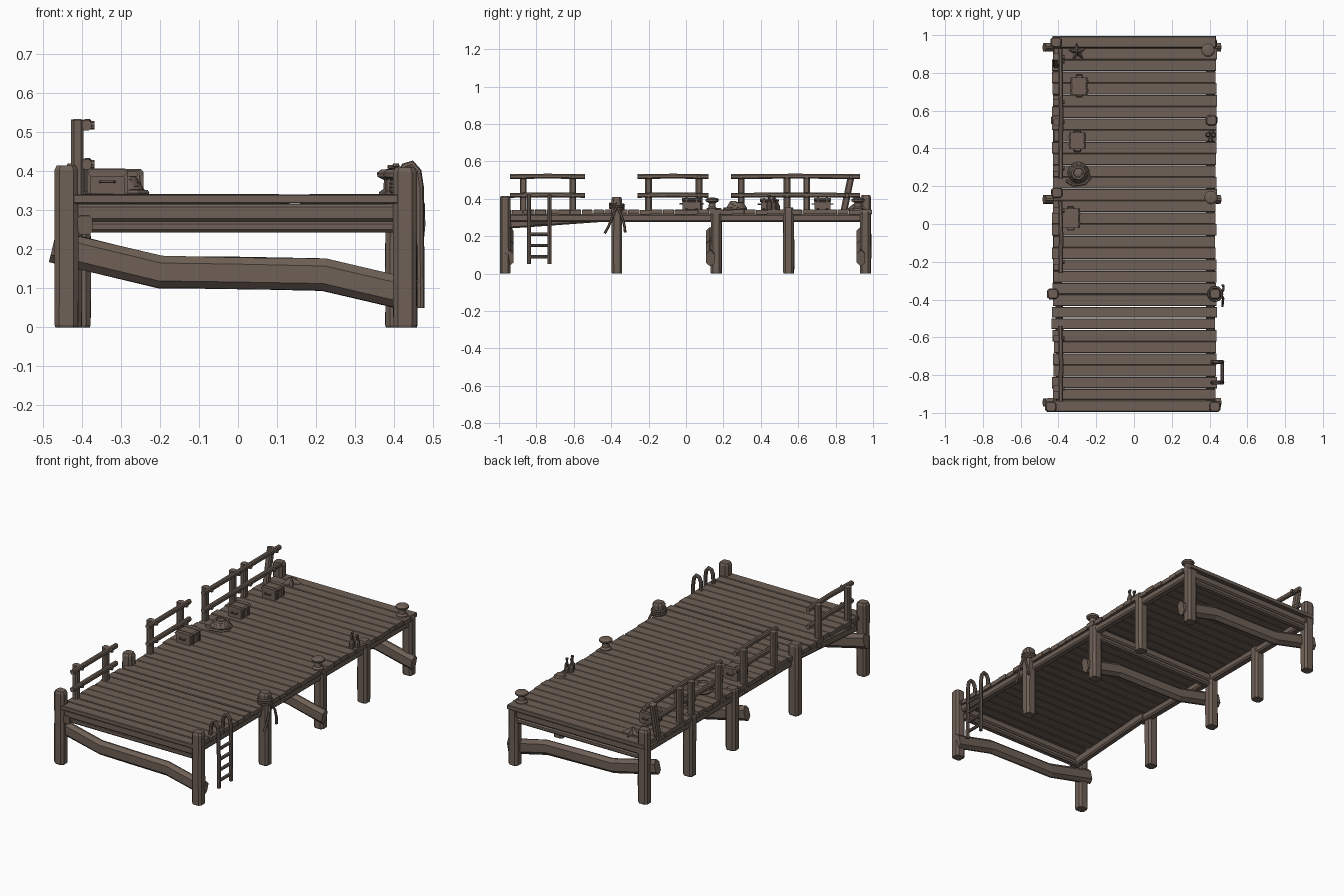
import bpy, math, random
from mathutils import Vector

if "Cube" in bpy.data.objects:
    bpy.data.objects.remove(bpy.data.objects["Cube"])

random.seed(4)
wood = bpy.data.materials.new("weathered brown wood")
wood.diffuse_color = (0.158, 0.118, 0.094, 1)
wood.use_nodes = True
wood.node_tree.nodes["Principled BSDF"].inputs["Base Color"].default_value = wood.diffuse_color


def make(name, verts, faces):
    me = bpy.data.meshes.new(name)
    me.from_pydata([tuple(v) for v in verts], [], faces)
    me.materials.append(wood)
    ob = bpy.data.objects.new(name, me)
    bpy.context.collection.objects.link(ob)
    return ob


def chamfered(w, h, c):
    a, b = w / 2, h / 2
    return [(a, -b + c), (a, b - c), (a - c, b), (-a + c, b),
            (-a, b - c), (-a, -b + c), (-a + c, -b), (a - c, -b)]


def circle(r, n=8):
    return [(r * math.cos(2 * math.pi * i / n), r * math.sin(2 * math.pi * i / n)) for i in range(n)]


def sweep(name, pts, sec, ref=(0, 0, 1), scales=None, rough=0.0):
    """Carry a cross-section along a path, capped at both ends."""
    pts = [Vector(p) for p in pts]
    ref, n, verts, faces = Vector(ref), len(sec), [], []
    for i, p in enumerate(pts):
        t = (pts[min(i + 1, len(pts) - 1)] - pts[max(i - 1, 0)]).normalized()
        side = t.cross(ref).normalized()
        up = side.cross(t)
        s = scales[i] if scales else 1
        for a, b in sec:
            j = 1 + random.uniform(-rough, rough)
            verts.append(p + (side * a + up * b) * s * j)
    for i in range(len(pts) - 1):
        for k in range(n):
            a, b = i * n + k, i * n + (k + 1) % n
            faces.append((a, b, b + n, a + n))
    faces.append(tuple(reversed(range(n))))
    faces.append(tuple(range((len(pts) - 1) * n, len(pts) * n)))
    return make(name, verts, faces)


def beam(name, pts, w, h, c=0.008, rough=0.0, ref=(0, 0, 1)):
    return sweep(name, pts, chamfered(w, h, c), ref, rough=rough)


def lathe(name, x, y, profile, n=10):
    """Turned part: profile holds (radius, z) pairs."""
    return sweep(name, [(x, y, z) for r, z in profile], circle(1, n), (0, 1, 0),
                 [r for r, z in profile])


# Deck planks, slightly uneven
count = 32
step = 1.99 / count
for i in range(count):
    y = -0.995 + step * (i + 0.5)
    gap = random.choice([0.001, 0.002, 0.003, 0.006]) if y < -0.2 else 0.0015
    xl, xr = -0.43 + random.uniform(-.006, .006), 0.435 + random.uniform(-.006, .006)
    dz = random.uniform(-0.002, 0.002)
    beam("deck_plank", [(xl, y, 0.329 + dz), (0, y, 0.329 + dz / 2),
                        (xr, y, 0.329 - dz)], step - gap, 0.024, 0.003)

# Support posts: x, y, top height
posts = [(-.44, -.967, .415), (-.43, -.37, .405), (-.408, .165, .35), (-.408, .55, .345), (-.412, .962, .42),
         (.428, -.967, .41), (.43, -.37, .41), (.408, .16, .335), (.41, .548, .352), (.408, .958, .335)]
for x, y, top in posts:
    levels = [0, 0.006, 0.12, 0.25, top - 0.012, top]
    sweep("support_post", [(x, y, z) for z in levels], chamfered(0.06, 0.056, 0.012),
          (0, 1, 0), [.93, 1, 1.02, 1, 1, .8], 0.03)

# Long side beams; the left one drops toward the front
beam("right_side_beam", [(.405, -.97, .298), (.405, 0, .298), (.405, .985, .298)], .045, .042)
beam("left_side_beam", [(-.405, -.42, .298), (-.405, 0, .298), (-.405, .985, .298)], .045, .042)
beam("left_front_beam", [(-.393, -.985, .262), (-.395, -.38, .305)], .04, .048)

# Cross beams and bent braces at front, middle and back
for y in (-0.955, 0.16, 0.955):
    beam("upper_cross_beam", [(-.41, y, .294), (.41, y, .294)], .05, .045)
    beam("lower_cross_beam", [(-.40, y + .004, .258), (.40, y + .004, .258)], .04, .03)
for y in (-0.945, 0.13, 0.935):
    beam("bent_brace", [(-.475, y, .208), (-.40, y, .19), (-.20, y, .142), (.0, y, .139),
                        (.22, y, .135), (.40, y, .093), (.455, y, .082)], .045, .082, .018, .03)

# Railings on the left side: y range and post positions (foot, top)
rails = [(-.94, -.54, [(-.87, -.87), (-.605, -.605)]),
         (-.26, .12, [(-.20, -.20), (.07, .07)]),
         (.24, .93, [(.295, .295), (.54, .54), (.645, .645), (.835, .885)])]
for y0, y1, feet in rails:
    for z in (.418, .518):
        beam("railing_bar", [(-.388, y0, z), (-.386, (y0 + y1) / 2, z + .003), (-.39, y1, z)],
             .024, .026, .006)
    for a, b in feet:
        beam("railing_post", [(-.412, a, .29), (-.412, b, .53)], .032, .036, .007, ref=(0, 1, 0))
        for z in (.418, .518):
            t = a + (b - a) * (z - .29) / .24
            sweep("railing_peg", [(-.40, t, z), (-.368, t, z)], circle(.011))

# Ladder with hooked tops on the right side
for y in (-.84, -.73):
    sweep("ladder_rail", [(.468, y, .05), (.466, y, .36), (.46, y, .40), (.445, y, .418),
                          (.428, y, .412), (.418, y, .39), (.414, y, .33)], circle(.0105), (0, 1, 0))
for z in (.09, .15, .21, .27):
    sweep("ladder_rung", [(.467, -.845, z), (.467, -.725, z)], circle(.009))

# Mooring bollards
for x, y in ((.392, .92), (.408, .14)):
    lathe("mooring_bollard", x, y, [(.032, .335), (.03, .347), (.019, .355), (.018, .378), (.034, .386),
                                    (.036, .396), (.026, .404), (.008, .406)], 12)

# Bottle cluster
for x, y, s in ((.405, .445, 1), (.422, .47, .9), (.392, .472, .95), (.41, .488, .7)):
    lathe("bottle", x, y, [(.013, .338), (.014, .338 + .035 * s), (.006, .338 + .05 * s),
                           (.006, .338 + .072 * s), (.009, .338 + .074 * s), (.008, .338 + .082 * s)], 8)


# Storage chests with lids, straps and side handles
def chest(x, y, w, d, h):
    z = .34
    beam("chest_body", [(x, y - d / 2, z + h * .35), (x, y + d / 2, z + h * .35)], w, h * .72, .004)
    beam("chest_lid", [(x, y - d / 2 - .004, z + h * .84), (x, y + d / 2 + .004, z + h * .84)],
         w + .008, h * .3, .008)
    for s in (-1, 1):
        beam("chest_strap", [(x, y + s * d * .28 - .005, z + h * .51),
                             (x, y + s * d * .28 + .005, z + h * .51)], w + .014, h * 1.03, .007)
        e = y + s * d / 2
        sweep("chest_handle", [(x - .018, e, z + h * .5), (x - .015, e + s * .014, z + h * .5),
                               (x + .015, e + s * .014, z + h * .5), (x + .018, e, z + h * .5)], circle(.004, 6))


chest(-.335, .03, .09, .095, .066)
chest(-.30, .44, .08, .08, .062)
chest(-.29, .73, .082, .085, .064)

# Coiled rope with a loose tail
coil = []
for i in range(73):
    a = i / 72 * 4 * 2 * math.pi
    r = .05 - .022 * i / 72
    coil.append((-.295 + r * math.cos(a), .27 + r * math.sin(a), .346 + .034 * i / 72))
sweep("rope_coil", coil, circle(.0095, 6))
sweep("rope_coil_tail", [(-.245, .27, .346), (-.235, .24, .345), (-.26, .215, .345), (-.32, .205, .345),
                         (-.36, .23, .345)], circle(.008, 6))
lathe("coil_core", -.295, .27, [(.05, .338), (.045, .355), (.025, .378), (.01, .382)], 10)

# Starfish-shaped bundle near the back left corner
ring = [(.05 if i % 2 == 0 else .02) for i in range(10)]
verts = [(-.30 + r * math.cos(i * math.pi / 5 + .4), .91 + r * math.sin(i * math.pi / 5 + .4), z)
         for z in (.338, .35) for i, r in enumerate(ring)] + [(-.30, .91, .383)]
faces = [tuple(reversed(range(10)))]
for i in range(10):
    j = (i + 1) % 10
    faces += [(i, j, j + 10, i + 10), (i + 10, j + 10, 20)]
make("star_bundle", verts, faces)

# Rope wound on the right post, with hanging tails
wrap = []
for i in range(37):
    a = i / 36 * 3 * 2 * math.pi
    wrap.append((.43 + .036 * math.cos(a), -.37 + .036 * math.sin(a), .345 + .03 * i / 36))
sweep("post_rope_wrap", wrap, circle(.007, 6))
sweep("rope_tail_front", [(.462, -.375, .35), (.472, -.395, .30), (.47, -.415, .25), (.468, -.435, .215)],
      circle(.007, 6), (1, 0, 0))
sweep("rope_tail_back", [(.462, -.365, .35), (.474, -.345, .31), (.474, -.33, .26), (.47, -.325, .22)],
      circle(.007, 6), (1, 0, 0))
